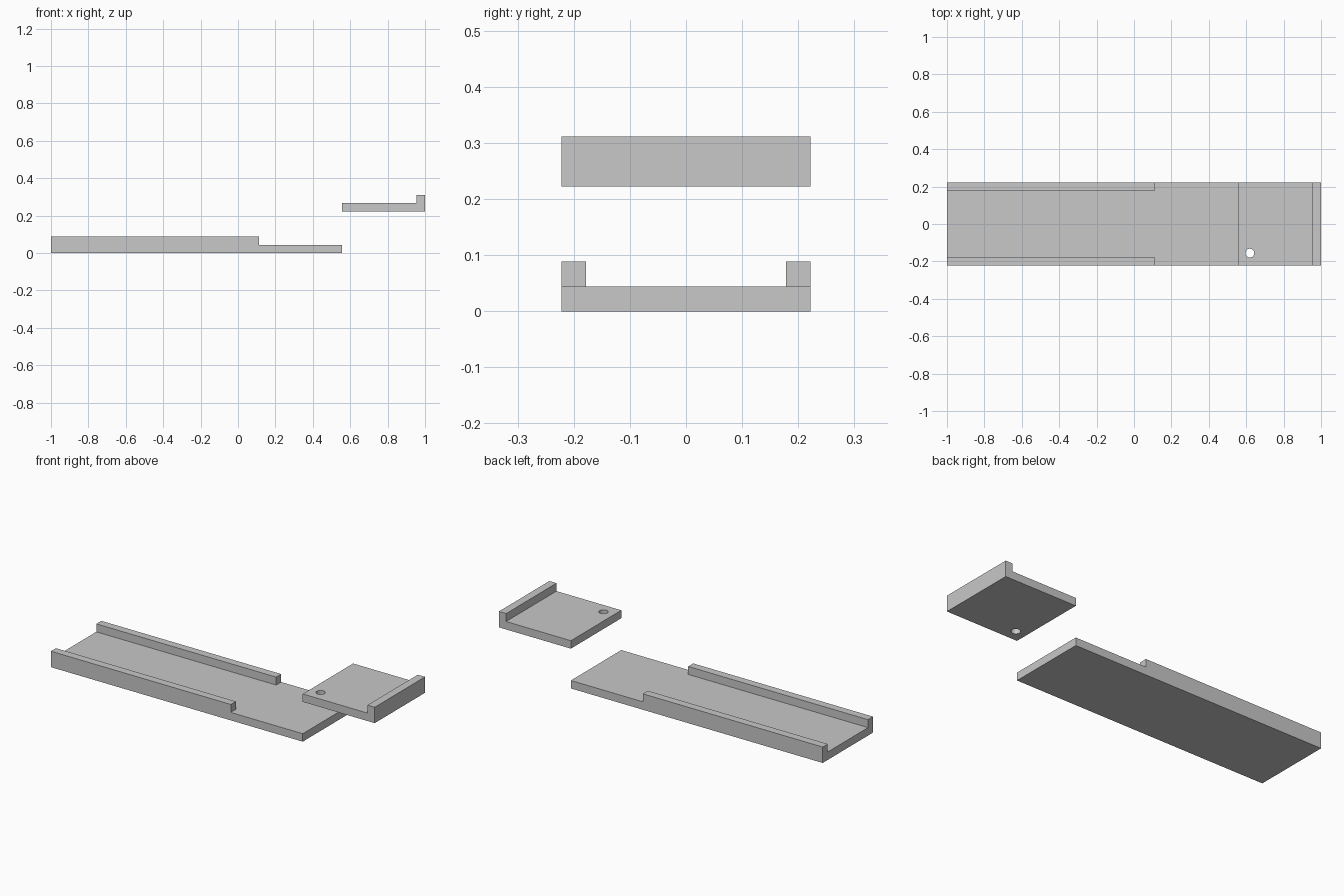
import bpy
import bmesh
from math import radians
from mathutils import Vector, Matrix

default_cube = bpy.data.objects.get("Cube")
if default_cube:
    bpy.data.objects.remove(default_cube, do_unlink=True)

U = 2 / 45            # module: plate thickness, rail width and lip height
HALF_WIDTH = 5 * U

grey = bpy.data.materials.new("light_grey")
grey.use_nodes = True
colour = (0.58, 0.58, 0.58, 1)
grey.diffuse_color = colour
grey.node_tree.nodes["Principled BSDF"].inputs["Base Color"].default_value = colour


def add_object(name, bm):
    mesh = bpy.data.meshes.new(name)
    bm.to_mesh(mesh)
    bm.free()
    mesh.materials.append(grey)
    obj = bpy.data.objects.new(name, mesh)
    bpy.context.collection.objects.link(obj)
    return obj


def raised_plate(name, x0, x1, z0, cuts, is_raised):
    """Flat plate, split along the cuts, with the chosen top faces pulled up."""
    bm = bmesh.new()
    size = Matrix.Diagonal((x1 - x0, 2 * HALF_WIDTH, U, 1))
    place = Matrix.Translation(((x0 + x1) / 2, 0, z0 + U / 2))
    bmesh.ops.create_cube(bm, size=1, matrix=place @ size)
    for point, normal in cuts:
        geom = bm.verts[:] + bm.edges[:] + bm.faces[:]
        bmesh.ops.bisect_plane(bm, geom=geom, plane_co=point, plane_no=normal)
    bm.normal_update()
    top = [f for f in bm.faces
           if f.normal.z > 0.9 and is_raised(f.calc_center_median())]
    new = bmesh.ops.extrude_face_region(bm, geom=top)["geom"]
    verts = [v for v in new if isinstance(v, bmesh.types.BMVert)]
    bmesh.ops.translate(bm, verts=verts, vec=(0, 0, U))
    # Remove leftover seams on flat areas
    bmesh.ops.dissolve_limit(bm, angle_limit=radians(1),
                             verts=bm.verts[:], edges=bm.edges[:])
    bmesh.ops.recalc_face_normals(bm, faces=bm.faces[:])
    return add_object(name, bm)


X, Y = Vector((1, 0, 0)), Vector((0, 1, 0))

# Long tray with two side rails
rail_end = 2.5 * U
rail_inner = HALF_WIDTH - U
raised_plate("tray_with_side_rails", -1, 12.5 * U, 0,
             [(X * rail_end, X), (Y * rail_inner, Y), (Y * -rail_inner, Y)],
             lambda c: c.x < rail_end and abs(c.y) > rail_inner)

# Short raised plate with an end lip
lip_start = 1 - U
lid = raised_plate("end_plate_with_lip", 12.5 * U, 1, 5 * U,
                   [(X * lip_start, X)], lambda c: c.x > lip_start)

# Round pin hole through the short plate
bm = bmesh.new()
bmesh.ops.create_cone(bm, cap_ends=True, segments=32, radius1=U * 0.53,
                      radius2=U * 0.53, depth=4 * U,
                      matrix=Matrix.Translation((14 * U - 0.003, -3.5 * U, 5.5 * U)))
cutter = add_object("hole_cutter", bm)
cutter.hide_render = True
cutter.hide_viewport = True
cutter.display_type = 'WIRE'
hole = lid.modifiers.new("pin_hole", 'BOOLEAN')
hole.operation = 'DIFFERENCE'
hole.solver = 'EXACT'
hole.object = cutter
